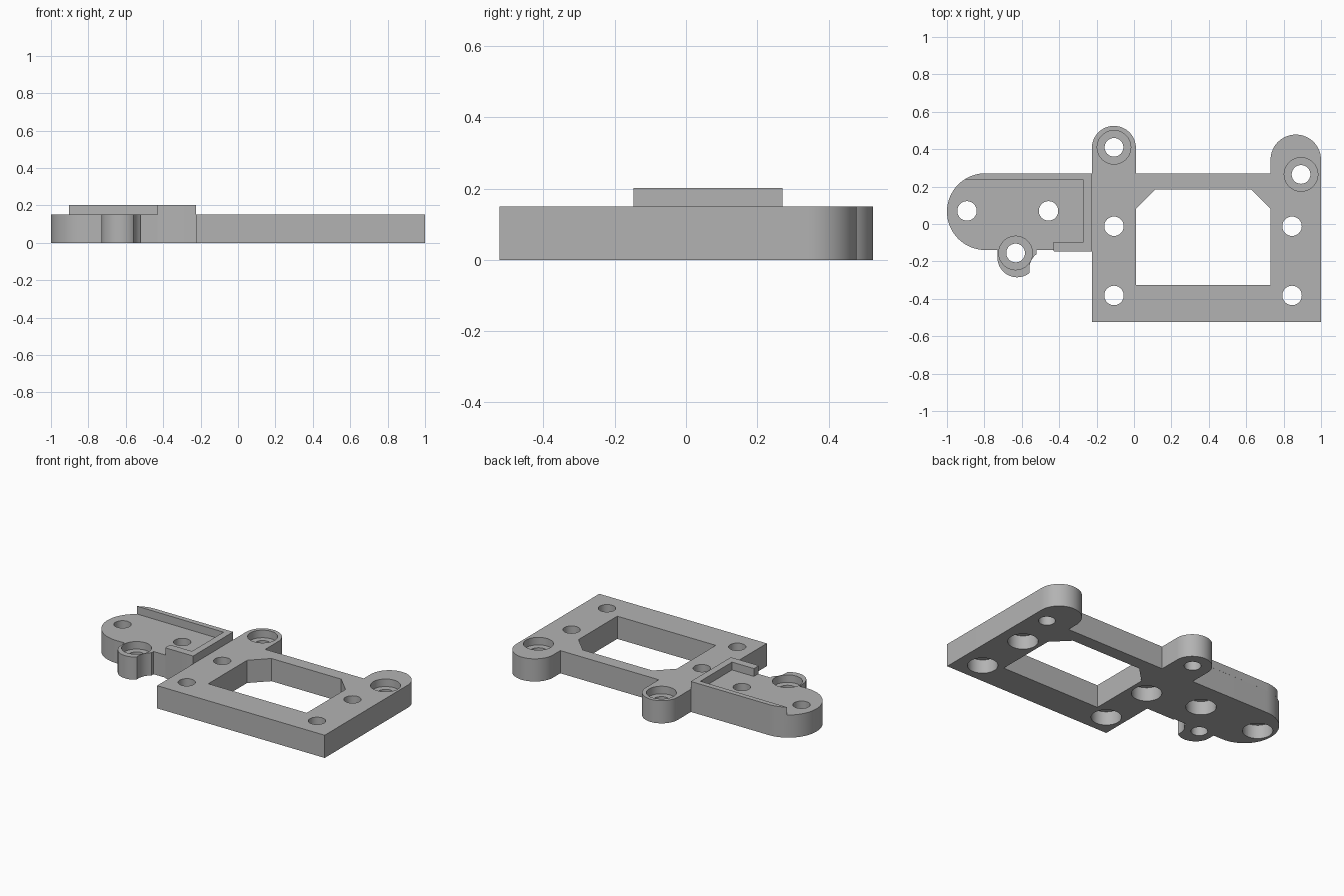
import bpy, bmesh, math

cube = bpy.data.objects.get("Cube")
if cube:
    bpy.data.objects.remove(cube, do_unlink=True)

THICK, LIP_TOP = 0.15, 0.202

grey = bpy.data.materials.new("plain_grey")
grey.use_nodes = True
grey.diffuse_color = (0.45, 0.45, 0.45, 1)
grey.node_tree.nodes["Principled BSDF"].inputs["Base Color"].default_value = (0.45, 0.45, 0.45, 1)


def arc(cx, cy, r, start, end, steps=32):
    angles = [math.radians(start + (end - start) * i / steps) for i in range(steps + 1)]
    return [(cx + r * math.cos(a), cy + r * math.sin(a)) for a in angles]


def prism(name, outline, z0, z1):
    """Extrude a counter-clockwise outline between two heights."""
    bm = bmesh.new()
    face = bm.faces.new([bm.verts.new((x, y, z0)) for x, y in outline])
    top = bmesh.ops.extrude_face_region(bm, geom=[face])["geom"]
    moved = [v for v in top if isinstance(v, bmesh.types.BMVert)]
    bmesh.ops.translate(bm, verts=moved, vec=(0, 0, z1 - z0))
    bmesh.ops.recalc_face_normals(bm, faces=bm.faces)
    mesh = bpy.data.meshes.new(name)
    bm.to_mesh(mesh)
    bm.free()
    mesh.materials.append(grey)
    obj = bpy.data.objects.new(name, mesh)
    bpy.context.collection.objects.link(obj)
    return obj


def combine(target, tool, operation):
    mod = target.modifiers.new(tool.name, "BOOLEAN")
    mod.operation, mod.solver, mod.object = operation, "EXACT", tool
    bpy.context.view_layer.objects.active = target
    bpy.ops.object.modifier_apply(modifier=mod.name)
    bpy.data.objects.remove(tool, do_unlink=True)


def bore(target, x, y, r, z0, z1):
    circle = arc(x, y, r, 0, 360, 40)[:-1]
    combine(target, prism("bore", circle, z0, z1), "DIFFERENCE")


# Whole plate outline: frame, two back lugs, rounded arm and front lug
outline = [(1, -0.523)]
outline += arc(0.865, 0.343, 0.135, 0, 180)
outline += [(0.73, 0.27), (0.01, 0.27)]
outline += arc(-0.1075, 0.407, 0.1175, 0, 180)
outline += [(-0.225, 0.27)]
outline += arc(-0.795, 0.066, 0.205, 90, 270)
outline += [(-0.73, -0.139)]
outline += arc(-0.625, -0.18, 0.105, 180, 360)
outline += [(-0.52, -0.139), (-0.43, -0.139), (-0.43, -0.147), (-0.225, -0.147), (-0.225, -0.523)]
plate = prism("bracket_plate", outline, 0, THICK)

# Raised lip around the back, inner end and front corner of the arm
lip = [(-0.225, 0.271), (-0.795, 0.271)]
lip += [p for p in arc(-0.795, 0.066, 0.205, 90, 180, 64) if p[1] > 0.237][1:]
lip += [(-0.27, 0.235), (-0.27, -0.095), (-0.43, -0.095), (-0.43, -0.147), (-0.225, -0.147)]
combine(plate, prism("raised_lip", lip, THICK, LIP_TOP), "UNION")

# Frame window with two chamfered back corners
window = [(0.01, -0.325), (0.73, -0.325), (0.73, 0.08), (0.625, 0.185), (0.115, 0.185), (0.01, 0.08)]
combine(plate, prism("window", window, -0.1, 0.3), "DIFFERENCE")

# Round clearance notch in the front lug
bore(plate, -0.46, -0.24, 0.1, -0.1, 0.3)

# Screw holes with wide pockets underneath
for x, y in [(-0.893, 0.07), (-0.457, 0.07)] + [(x, y) for x in (-0.107, 0.845) for y in (-0.012, -0.382)]:
    bore(plate, x, y, 0.052, -0.1, 0.3)
    bore(plate, x, y, 0.09, -0.1, 0.09)

# Lug holes with shallow pockets on top
for x, y in [(-0.107, 0.41), (0.893, 0.265), (-0.633, -0.155)]:
    bore(plate, x, y, 0.05, -0.1, 0.3)
    bore(plate, x, y, 0.09, THICK - 0.05, 0.3)

bpy.ops.object.select_all(action="DESELECT")
plate.select_set(True)
bpy.context.view_layer.objects.active = plate
bpy.ops.object.shade_smooth_by_angle(angle=math.radians(30))
